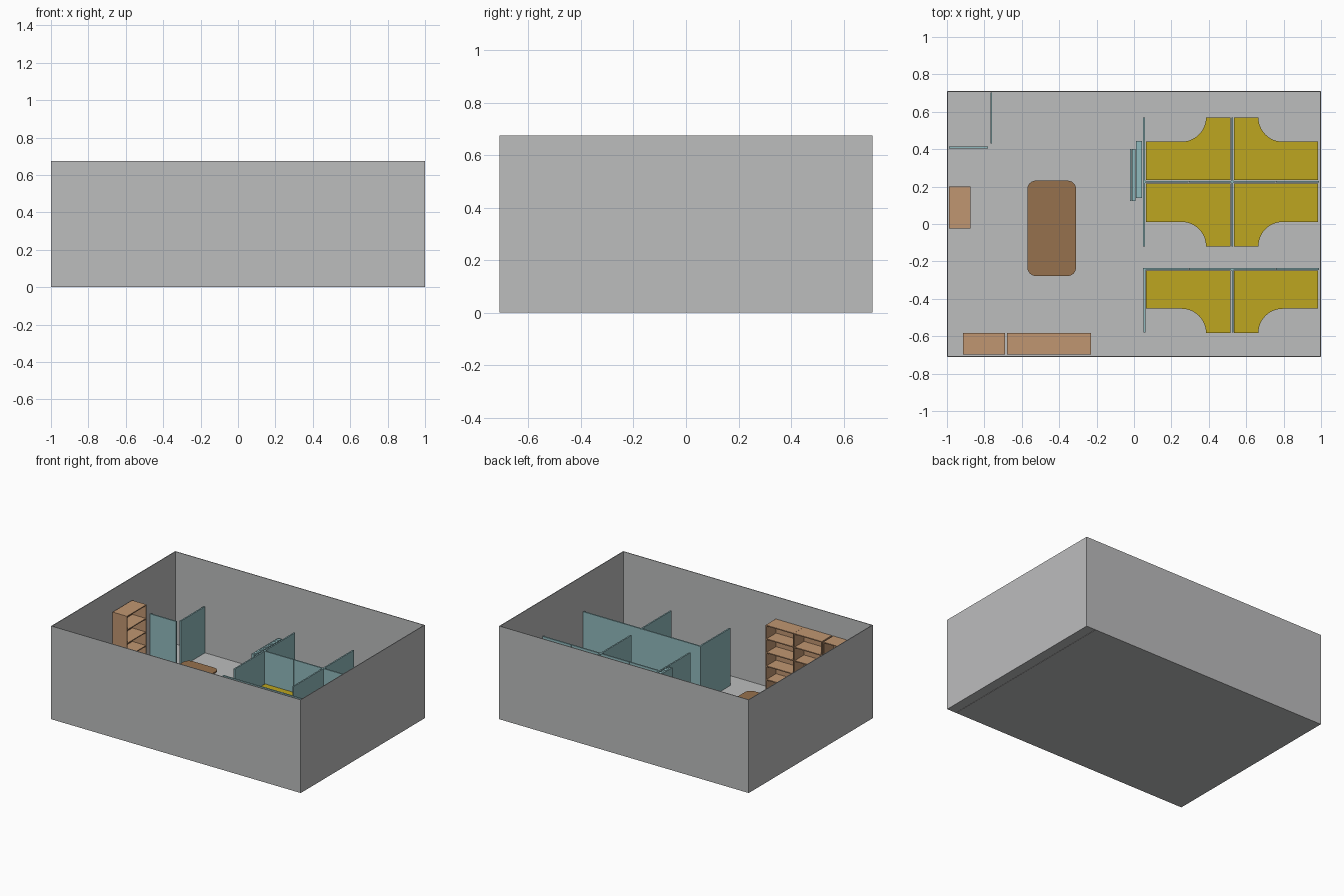
import bpy, bmesh, math

if "Cube" in bpy.data.objects:
    bpy.data.objects.remove(bpy.data.objects["Cube"])


def material(name, rgb):
    m = bpy.data.materials.new(name)
    m.diffuse_color = (*rgb, 1)
    m.use_nodes = True
    m.node_tree.nodes["Principled BSDF"].inputs["Base Color"].default_value = m.diffuse_color
    return m


GREY = material("wall grey", (0.503, 0.508, 0.512))
TEAL = material("screen teal", (0.28, 0.49, 0.51))
TAN = material("shelf tan", (0.527, 0.305, 0.165))
BROWN = material("table brown", (0.305, 0.165, 0.074))
YELLOW = material("desk yellow", (0.515, 0.381, 0.014))


def finish(name, bm, mat):
    bmesh.ops.recalc_face_normals(bm, faces=bm.faces)
    me = bpy.data.meshes.new(name)
    bm.to_mesh(me)
    bm.free()
    me.materials.append(mat)
    ob = bpy.data.objects.new(name, me)
    bpy.context.collection.objects.link(ob)
    return ob


def add_box(bm, x0, x1, y0, y1, z0, z1):
    vs = bmesh.ops.create_cube(bm, size=1)["verts"]
    for v in vs:
        v.co.x = x1 if v.co.x > 0 else x0
        v.co.y = y1 if v.co.y > 0 else y0
        v.co.z = z1 if v.co.z > 0 else z0


def boxes(name, mat, *dims):
    bm = bmesh.new()
    for d in dims:
        add_box(bm, *d)
    return finish(name, bm, mat)


def add_slab(bm, outline, z0, z1):
    face = bm.faces.new([bm.verts.new((x, y, z0)) for x, y in outline])
    new = bmesh.ops.extrude_face_region(bm, geom=[face])["geom"]
    for v in new:
        if isinstance(v, bmesh.types.BMVert):
            v.co.z = z1


# Room shell: two floor slabs with a seam and four thin walls
X, Y, H, T = 1.0, 0.71, 0.675, 0.005
boxes("floor", GREY, (-X, 0.924, -Y, Y, 0, T))
boxes("floor_strip", GREY, (0.926, X, -Y, Y, 0, T))
for s, label in ((-1, "front"), (1, "back")):
    a, b = sorted((s * Y, s * (Y - T)))
    boxes(label + "_wall", GREY, (-X, X, a, b, 0, H))
for s, label in ((-1, "left"), (1, "right")):
    a, b = sorted((s * X, s * (X - T)))
    boxes(label + "_wall", GREY, (a, b, -Y + T, Y - T, 0, H))

# Desks: L-shaped tops with a concave inner corner
DESK_Z, MID = 0.187, 0.525


def desk(name, y_back, dy, side):
    def pt(u, v):  # u from the shared divider, v away from the back screen
        return MID + side * u, y_back + dy * v
    r, cx, cy = 0.13, 0.27, 0.335
    arc = [pt(cx - r * math.cos(a), cy - r * math.sin(a))
           for a in (math.pi / 2 * i / 12 for i in range(13))]
    outline = [pt(0.46, 0), pt(0.01, 0), pt(0.01, cy)] + arc + [pt(0.46, cy - r)]
    bm = bmesh.new()
    add_slab(bm, outline, DESK_Z - 0.008, DESK_Z)
    # End support under the desk top
    xs = sorted((MID + side * 0.45, MID + side * 0.443))
    ys = sorted((y_back + dy * 0.01, y_back + dy * 0.19))
    add_box(bm, *xs, *ys, T, DESK_Z - 0.008)
    finish(name, bm, YELLOW)


for row, (y_back, dy) in enumerate(((0.235, 1), (0.216, -1), (-0.248, -1))):
    for side, label in ((-1, "left"), (1, "right")):
        desk(f"desk_{row + 1}_{label}", y_back, dy, side)

# Screens around the desks
SCREEN_H, HT = 0.42, 0.005


def screen_x(name, x0, x1, y, n, h=SCREEN_H):
    w = (x1 - x0) / n
    dims = [(x0 + i * w + 0.001, x0 + (i + 1) * w - 0.001, y - HT, y + HT, T, h)
            for i in range(n)]
    boxes(name, TEAL, *dims)


def screen_y(name, x, y0, y1, h=SCREEN_H):
    boxes(name, TEAL, (x - HT, x + HT, y0, y1, T, h))


screen_x("middle_screen", 0.06, 0.99, 0.226, 4)
screen_x("front_screen", 0.06, 0.99, -0.241, 4)
for x, label in ((0.053, "end"), (MID, "divider")):
    screen_y(label + "_screen_back", x, 0.233, 0.57)
    screen_y(label + "_screen_middle", x, -0.12, 0.219)
    screen_y(label + "_screen_front", x + 0.003, -0.58, -0.249)
boxes("screen_posts", TEAL, *[(x - 0.007, x + 0.007, y - 0.007, y + 0.007, T, SCREEN_H)
                              for y in (0.226, -0.241) for x in (0.055, MID)])

# Corner nook screens
screen_x("nook_screen_front", -0.99, -0.78, 0.41, 1, 0.34)
screen_y("nook_screen_side", -0.763, 0.43, 0.703, 0.34)

# Spare screens stacked beside the desks
for i in range(3):
    x = -0.018 + i * 0.0105
    boxes(f"spare_low_screen_{i + 1}", TEAL, (x - 0.0045, x + 0.0045, 0.123, 0.40, T, 0.34))
    x = 0.016 + i * 0.0105
    boxes(f"spare_tall_screen_{i + 1}", TEAL, (x - 0.0045, x + 0.0045, 0.14, 0.443, T, 0.42))

# Bookcases: sides, back and evenly spaced shelves, open towards local +y
BW, BD, BH, BT = 0.224, 0.115, 0.517, 0.007


def bookcase(name, x, y, turn):
    w = BW / 2
    dims = [(-w, -w + BT, 0, BD, T, BH), (w - BT, w, 0, BD, T, BH),
            (-w + BT, w - BT, 0, BT, T, BH)]
    for i in range(6):
        z = 0.02 + i * (BH - 0.02 - BT) / 5
        dims.append((-w + BT, w - BT, BT, BD, z, z + BT))
    dims.append((-w + BT, w - BT, BD - 0.012, BD - 0.006, T, 0.02))
    ob = boxes(name, TAN, *dims)
    ob.location = (x, y, 0)
    ob.rotation_euler.z = turn


for i, x in enumerate((-0.802, -0.567, -0.342)):
    bookcase(f"front_bookcase_{i + 1}", x, -0.699, 0)
bookcase("left_bookcase", -0.988, 0.088, -math.pi / 2)

# Meeting table: rounded top on four legs
cx, cy, hw, hl, r = -0.44, -0.023, 0.13, 0.255, 0.045
outline = []
for k, (sx, sy) in enumerate(((1, 1), (-1, 1), (-1, -1), (1, -1))):
    for i in range(7):
        a = math.pi / 2 * (k + i / 6)
        outline.append((cx + sx * (hw - r) + r * math.cos(a),
                        cy + sy * (hl - r) + r * math.sin(a)))
bm = bmesh.new()
add_slab(bm, outline, 0.175, DESK_Z)
for sx in (-1, 1):
    for sy in (-1, 1):
        x, y = cx + sx * 0.09, cy + sy * 0.205
        add_box(bm, x - 0.008, x + 0.008, y - 0.008, y + 0.008, T, 0.175)
finish("meeting_table", bm, BROWN)
